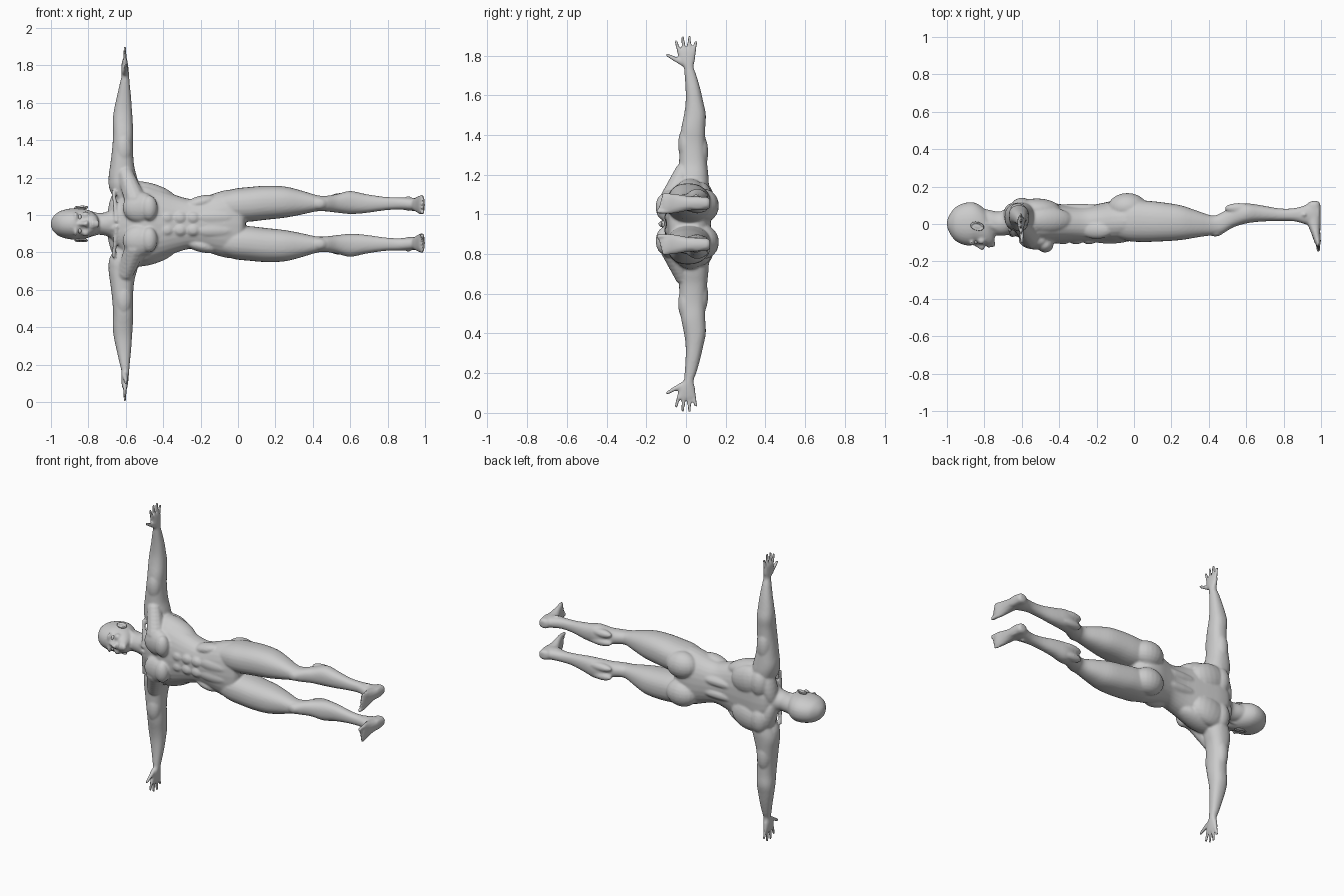
import bpy, bmesh
from math import cos, sin, pi
from mathutils import Vector, Matrix, Euler

ZC = 0.952          # height of the body's mirror plane
AXES = {'x': (0, 1, 2), 'y': (1, 0, 2), 'z': (2, 0, 1)}


def unit_sphere(u, v):
    b = bmesh.new()
    bmesh.ops.create_uvsphere(b, u_segments=u, v_segments=v, radius=1)
    data = [x.co.copy() for x in b.verts], [[x.index for x in f.verts] for f in b.faces]
    b.free()
    return data


BIG, SMALL = unit_sphere(20, 12), unit_sphere(10, 7)


class Shape:
    """Collects overlapping closed pieces."""
    def __init__(self):
        self.verts, self.faces = [], []

    def add(self, verts, faces):
        o = len(self.verts)
        self.verts += verts
        self.faces += [[i + o for i in f] for f in faces]


def spline(rows, sub=4):
    """Smoothly interpolated rows (Catmull-Rom)."""
    out = []
    for i in range(len(rows) - 1):
        p = [rows[max(0, min(len(rows) - 1, i + k))] for k in (-1, 0, 1, 2)]
        for s in range(sub):
            t = s / sub
            out.append([0.5 * (2 * b + (c - a) * t + (2 * a - 5 * b + 4 * c - d) * t * t
                               + (3 * b - a - 3 * c + d) * t ** 3) for a, b, c, d in zip(*p)])
    return out + [list(rows[-1])]


def loft(shape, axis, rows, side=1, power=2.3, n=28):
    """Rows are position, low/high of first cross axis, low/high of second."""
    k, a, b = AXES[axis]
    verts, rows = [], spline(rows)
    for t, a0, a1, b0, b1 in rows:
        for i in range(n):
            c, s = cos(2 * pi * i / n), sin(2 * pi * i / n)
            c = abs(c) ** (2 / power) * (1 if c > 0 else -1)
            s = abs(s) ** (2 / power) * (1 if s > 0 else -1)
            v = [0, 0, 0]
            v[k], v[a], v[b] = t, (a0 + a1) / 2 + c * (a1 - a0) / 2, (b0 + b1) / 2 + s * (b1 - b0) / 2
            verts.append(Vector((v[0], v[1], ZC + side * v[2])))
    faces = [(r * n + i, r * n + (i + 1) % n, (r + 1) * n + (i + 1) % n, (r + 1) * n + i)
             for r in range(len(rows) - 1) for i in range(n)]
    shape.add(verts, faces + [range(n), range(len(verts) - n, len(verts))])


def blob(shape, c, r, side=1, rot=(0, 0, 0), ball=BIG):
    """Ellipsoid; c is measured from the mirror plane."""
    m = (Matrix.Translation((0, 0, ZC)) @ Matrix.Diagonal((1, 1, side, 1)) @ Matrix.Translation(c)
         @ Euler(rot).to_matrix().to_4x4() @ Matrix.Diagonal((*r, 1)))
    shape.add([m @ v for v in ball[0]], ball[1])


def digit(shape, p, q, r0, r1, side, n=7):
    """Tapering rounded rod."""
    p, q = Vector(p), Vector(q)
    for i in range(n):
        t = i / (n - 1)
        r = r0 + (r1 - r0) * t
        blob(shape, p.lerp(q, t), (r, r, r), side, ball=SMALL)


def finish(shape, name, voxel=None):
    me = bpy.data.meshes.new(name)
    me.from_pydata(shape.verts, [], shape.faces)
    bm = bmesh.new()
    bm.from_mesh(me)
    bmesh.ops.recalc_face_normals(bm, faces=bm.faces[:])
    bm.to_mesh(me)
    bm.free()
    me.polygons.foreach_set('use_smooth', [True] * len(me.polygons))
    ob = bpy.data.objects.new(name, me)
    bpy.context.collection.objects.link(ob)
    if voxel:
        rm = ob.modifiers.new('Fuse', 'REMESH')
        rm.mode, rm.voxel_size, rm.use_smooth_shade = 'VOXEL', voxel, True
        sm = ob.modifiers.new('Soften', 'SMOOTH')
        sm.factor, sm.iterations = 0.5, 4


body = Shape()

# torso
loft(body, 'x', [(x, f, b, -w, w) for x, f, b, w in (
    (-.68, -.045, .08, .075), (-.645, -.06, .115, .13), (-.58, -.085, .125, .20), (-.5, -.11, .12, .212),
    (-.42, -.105, .11, .187), (-.33, -.098, .098, .153), (-.25, -.097, .098, .133), (-.18, -.098, .11, .145),
    (-.1, -.1, .125, .172), (-.03, -.093, .12, .182), (.02, -.08, .09, .14), (.04, -.05, .06, .08))])

# neck and head
loft(body, 'x', [(x, f, b, -w, w) for x, f, b, w in (
    (-.82, -.04, .085, .055), (-.77, -.055, .075, .058), (-.72, -.062, .066, .06),
    (-.68, -.06, .085, .075), (-.63, -.05, .1, .1))], power=2)
loft(body, 'x', [(x, f, b, -w, w) for x, f, b, w in (
    (-1.0, -.008, .012, .01), (-.99, -.04, .042, .036), (-.96, -.085, .085, .064), (-.92, -.108, .108, .078),
    (-.88, -.116, .117, .084), (-.845, -.109, .112, .083), (-.81, -.113, .09, .077),
    (-.78, -.118, .06, .065), (-.757, -.114, .03, .046), (-.746, -.095, 0, .028))], power=2.15)

# nose, lips and chin
digit(body, (-.852, -.108, 0), (-.812, -.13, 0), .009, .012, 1)
blob(body, (-.779, -.117, 0), (.006, .011, .024))
blob(body, (-.768, -.115, 0), (.006, .011, .02))
blob(body, (-.752, -.108, 0), (.011, .016, .02))

for s in (1, -1):
    # brow, cheek, nostril
    blob(body, (-.868, -.098, .035), (.011, .018, .03), s)
    blob(body, (-.815, -.088, .045), (.022, .022, .022), s)
    blob(body, (-.808, -.122, .01), (.009, .009, .009), s)
    # neck muscles and collar bone
    digit(body, (-.79, .0, .055), (-.655, -.055, .018), .016, .011, s, 14)
    digit(body, (-.65, -.06, .015), (-.665, -.03, .17), .012, .012, s, 16)
    # trapezius
    blob(body, (-.645, .055, .1), (.045, .058, .12), s, (0, .25, 0))
    # chest
    blob(body, (-.525, -.085, .088), (.092, .052, .083), s)
    blob(body, (-.475, -.11, .085), (.045, .043, .068), s)
    digit(body, (-.55, -.07, .13), (-.60, -.015, .26), .06, .045, s)
    # side and shoulder-blade muscles
    blob(body, (-.52, .075, .115), (.13, .062, .095), s, (0, .2, 0))
    blob(body, (-.60, .085, .12), (.06, .056, .09), s)
    blob(body, (-.46, .02, .165), (.14, .07, .05), s, (0, .3, 0))
    # lower back columns
    blob(body, (-.3, .07, .04), (.2, .038, .034), s)
    # abdominals and obliques
    for i in range(3):
        blob(body, (-.38 + .07 * i, -.088, .033), (.036, .021, .031), s)
    blob(body, (-.13, -.082, .035), (.11, .023, .036), s)
    blob(body, (-.2, -.03, .115), (.09, .05, .035), s, (0, -.25, 0))
    # buttock
    blob(body, (-.035, .088, .092), (.105, .078, .085), s)

    # arm with palm
    loft(body, 'z', [
        (.12, -.655, -.53, -.03, .11), (.2, -.685, -.53, -.042, .115), (.25, -.692, -.54, -.038, .112),
        (.31, -.684, -.555, -.035, .106), (.4, -.673, -.562, -.032, .098), (.48, -.668, -.56, -.024, .097),
        (.55, -.67, -.563, -.01, .1), (.61, -.663, -.567, -.002, .088), (.68, -.648, -.572, -.002, .072),
        (.75, -.632, -.579, -.007, .052), (.79, -.623, -.582, -.011, .038), (.825, -.624, -.585, -.033, .045),
        (.865, -.621, -.59, -.043, .05), (.88, -.616, -.593, -.038, .044)], s)
    # shoulder and upper-arm swells
    blob(body, (-.625, .03, .22), (.068, .07, .09), s)
    blob(body, (-.612, .0, .4), (.045, .04, .09), s)
    blob(body, (-.62, .07, .36), (.045, .042, .1), s)
    # fingers and thumb
    for y0, y1, tip in ((-.033, -.05, .918), (-.01, -.016, .938), (.014, .018, .94), (.038, .05, .915)):
        digit(body, (-.605, y0, .86), (-.604, y1, tip), .0115, .009, s, 9)
    digit(body, (-.605, -.015, .81), (-.6, -.06, .832), .016, .012, s)
    digit(body, (-.6, -.06, .832), (-.6, -.095, .852), .012, .009, s)

    # leg
    loft(body, 'x', [
        (-.09, -.075, .1, .03, .165), (-.02, -.093, .125, .012, .188), (.06, -.096, .125, .012, .197),
        (.15, -.093, .116, .022, .204), (.25, -.086, .1, .033, .2), (.34, -.071, .07, .05, .178),
        (.42, -.06, .045, .067, .154), (.47, -.053, .062, .067, .15), (.53, -.018, .096, .06, .16),
        (.6, .003, .11, .053, .176), (.68, .013, .1, .058, .16), (.78, .016, .083, .072, .145),
        (.86, .014, .085, .077, .142), (.93, -.005, .105, .07, .14), (.975, -.01, .115, .07, .137),
        (.992, .01, .105, .075, .132)], s)
    # knee cap, calf heads, ankle bones
    blob(body, (.435, -.045, .108), (.04, .022, .03), s)
    blob(body, (.57, .082, .085), (.085, .03, .026), s)
    blob(body, (.56, .084, .14), (.075, .028, .026), s)
    blob(body, (.91, .05, .11), (.018, .017, .042), s)
    # foot
    loft(body, 'y', [
        (.122, .95, .985, .085, .122), (.105, .925, .996, .072, .135), (.05, .92, .999, .07, .138),
        (0, .928, .997, .065, .142), (-.05, .948, .996, .055, .15), (-.09, .962, .999, .05, .154),
        (-.11, .97, .997, .054, .15)], s)
    # toes
    for i in range(5):
        r = .0135 if i == 0 else .0095
        z = .063 + .02 * i + (.004 if i else 0)
        digit(body, (.982, -.09, z), (.986, -.138 + .006 * i, z), r, r * .9, s, 6)
finish(body, 'body', .007)

for s, side in ((1, 'left'), (-1, 'right')):
    # eye
    eye = Shape()
    blob(eye, (-.846, -.094, .034), (.0105, .0125, .016), s)
    finish(eye, side + '_eye')
    # ear: shallow bowl with a raised rim
    ear = Shape()
    blob(ear, (-.838, -.012, .083), (.03, .016, .008), s, (0, 0, -.35))
    for i in range(22):
        a = 2 * pi * i / 22
        blob(ear, (-.838 + .031 * cos(a) + .004 * sin(a), -.012 + .018 * sin(a) - .008 * cos(a),
                   .088 + .005 * sin(a)), (.006, .006, .006), s, ball=SMALL)
    finish(ear, side + '_ear', .003)
